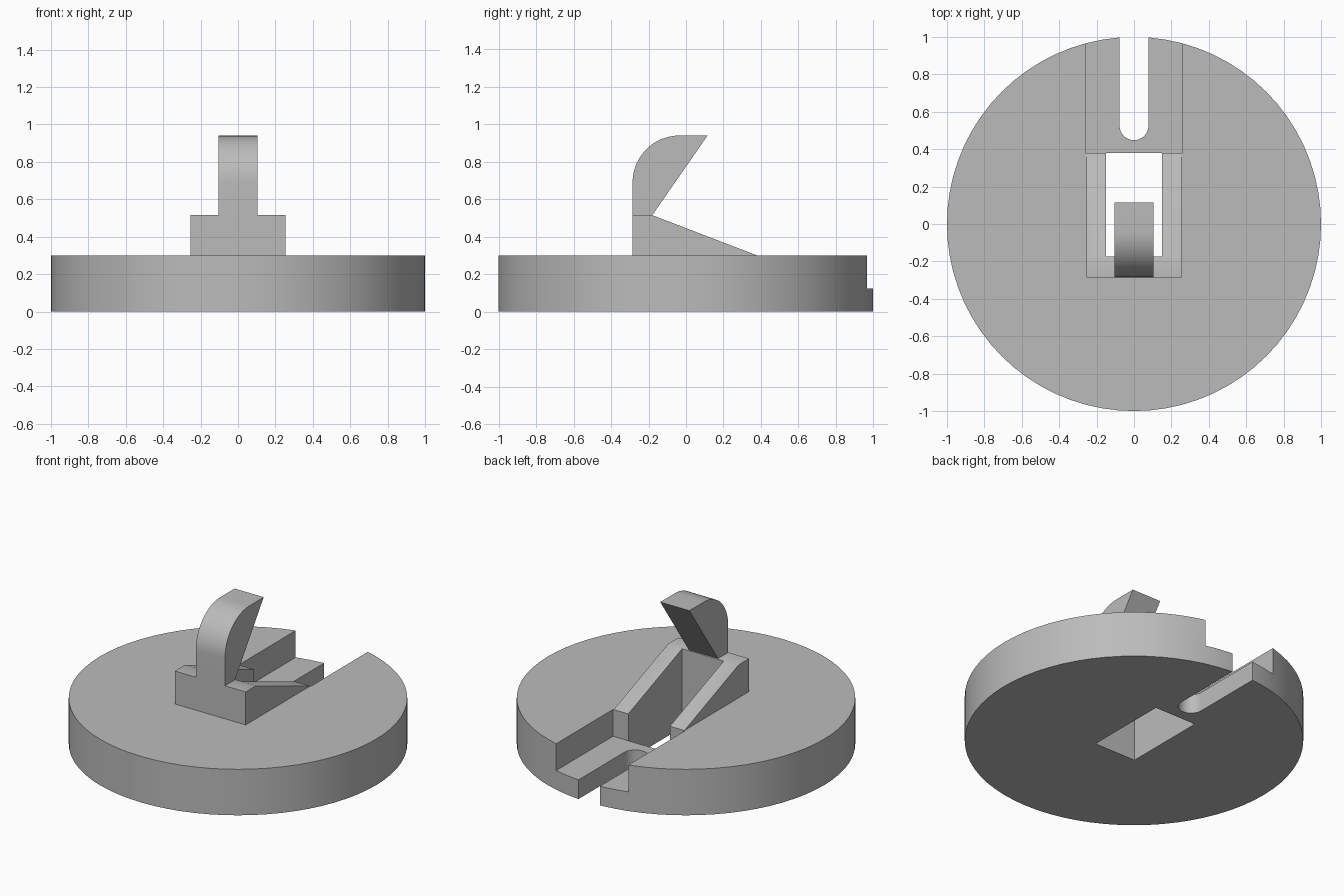
import bpy, bmesh, math
from mathutils import Vector

cube = bpy.data.objects.get("Cube")
if cube:
    bpy.data.objects.remove(cube, do_unlink=True)

grey = bpy.data.materials.new("plain grey")
grey.use_nodes = True
colour = (0.5, 0.5, 0.5, 1)
grey.diffuse_color = colour
grey.node_tree.nodes["Principled BSDF"].inputs["Base Color"].default_value = colour


def prism(name, outline, direction):
    """Extrude a closed 3D outline along a direction."""
    bm = bmesh.new()
    face = bm.faces.new([bm.verts.new(p) for p in outline])
    out = bmesh.ops.extrude_face_region(bm, geom=[face])
    moved = [v for v in out["geom"] if isinstance(v, bmesh.types.BMVert)]
    bmesh.ops.translate(bm, verts=moved, vec=Vector(direction))
    bmesh.ops.recalc_face_normals(bm, faces=bm.faces)
    mesh = bpy.data.meshes.new(name)
    bm.to_mesh(mesh)
    bm.free()
    mesh.materials.append(grey)
    obj = bpy.data.objects.new(name, mesh)
    bpy.context.collection.objects.link(obj)
    return obj


def side_prism(name, profile, half):
    return prism(name, [(-half, y, z) for y, z in profile], (2 * half, 0, 0))


def box(name, half, y0, y1, z0, z1):
    return side_prism(name, [(y0, z0), (y1, z0), (y1, z1), (y0, z1)], half)


def arc(cx, cy, r, start, end, steps):
    angles = [math.radians(start + (end - start) * i / steps) for i in range(steps + 1)]
    return [(cx + r * math.cos(a), cy + r * math.sin(a)) for a in angles]


def combine(target, tool, operation):
    mod = target.modifiers.new(operation, "BOOLEAN")
    mod.operation, mod.solver, mod.object = operation, "EXACT", tool
    bpy.context.view_layer.objects.active = target
    bpy.ops.object.modifier_apply(modifier=mod.name)
    bpy.data.objects.remove(tool, do_unlink=True)


def smooth(obj):
    bpy.ops.object.select_all(action="DESELECT")
    obj.select_set(True)
    bpy.context.view_layer.objects.active = obj
    bpy.ops.object.shade_smooth_by_angle(angle=math.radians(30))


FRONT, BACK, TOP, SHELF = -0.285, 0.38, 0.3, 0.515

# Round base with the sloping cheek block merged in
rim = arc(0, 0, 1, 0, 360, 72)[:-1]
base = prism("round_base", [(x, y, 0) for x, y in rim], (0, 0, TOP))
block = side_prism("cheek_block", [(FRONT, 0.2), (BACK, 0.2), (BACK, TOP),
                                   (-0.18, SHELF), (FRONT, SHELF)], 0.255)
combine(base, block, "UNION")

# Wide rear channel, through window and round-ended slot
combine(base, box("channel_cutter", 0.26, BACK, 1.2, 0.125, 0.6), "DIFFERENCE")
combine(base, box("window_cutter", 0.15, -0.175, BACK, -0.1, 0.7), "DIFFERENCE")
slot = arc(0, 0.525, 0.077, 180, 360, 16) + [(0.077, 1.2), (-0.077, 1.2)]
combine(base, prism("slot_cutter", [(x, y, -0.1) for x, y in slot], (0, 0, 0.5)),
        "DIFFERENCE")
smooth(base)

# Curved hook standing on the block
crown = arc(-0.035, 0.69, 0.25, 180, 90, 16)
hook = side_prism("hook", [(FRONT, SHELF)] + crown + [(0.115, 0.94), (-0.18, SHELF)], 0.105)
smooth(hook)
